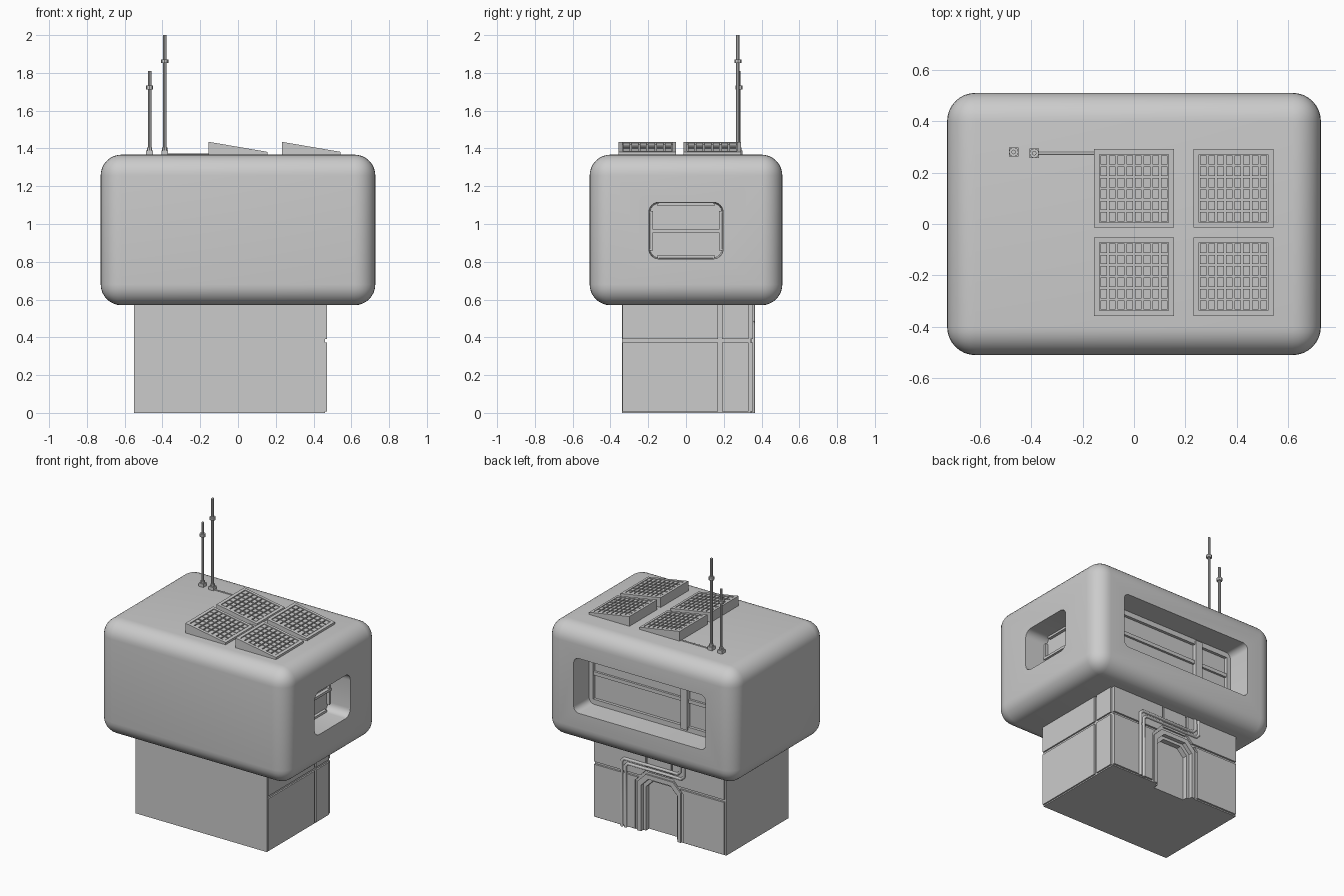
import bpy, bmesh, math
from mathutils import Vector

if "Cube" in bpy.data.objects:
    bpy.data.objects.remove(bpy.data.objects["Cube"])

def finish(name, bm):
    bmesh.ops.recalc_face_normals(bm, faces=bm.faces)
    me = bpy.data.meshes.new(name)
    bm.to_mesh(me)
    bm.free()
    ob = bpy.data.objects.new(name, me)
    bpy.context.collection.objects.link(ob)
    return ob

def add_box(bm, x0, x1, y0, y1, z0, z1):
    vs = bmesh.ops.create_cube(bm, size=1)['verts']
    for v in vs:
        v.co = Vector(((x0 + x1) / 2 + v.co.x * (x1 - x0),
                       (y0 + y1) / 2 + v.co.y * (y1 - y0),
                       (z0 + z1) / 2 + v.co.z * (z1 - z0)))
    return vs

def boxes(name, items):
    bm = bmesh.new()
    for it in items:
        add_box(bm, *it)
    return finish(name, bm)

def prism(name, pts, axis, a, b, grow=1.0):
    """Extrude a 2D outline along an axis; grow scales the outline at b."""
    bm = bmesh.new()
    cu = sum(p[0] for p in pts) / len(pts)
    cv = sum(p[1] for p in pts) / len(pts)
    def at(u, v, d, g):
        u, v = cu + (u - cu) * g, cv + (v - cv) * g
        return (d, u, v) if axis == 'x' else (u, d, v)
    A = [bm.verts.new(at(u, v, a, 1)) for u, v in pts]
    B = [bm.verts.new(at(u, v, b, grow)) for u, v in pts]
    bm.faces.new(A)
    bm.faces.new(B[::-1])
    n = len(pts)
    for i in range(n):
        j = (i + 1) % n
        bm.faces.new((A[i], A[j], B[j], B[i]))
    return finish(name, bm)

def round_rect(u0, u1, v0, v1, r, n=6):
    pts = []
    for cu, cv, s in ((u1 - r, v1 - r, 0), (u0 + r, v1 - r, 1),
                      (u0 + r, v0 + r, 2), (u1 - r, v0 + r, 3)):
        for i in range(n + 1):
            t = (s + i / n) * math.pi / 2
            pts.append((cu + r * math.cos(t), cv + r * math.sin(t)))
    return pts

def apply_mods(ob):
    bpy.context.view_layer.objects.active = ob
    for m in list(ob.modifiers):
        bpy.ops.object.modifier_apply(modifier=m.name)

def cut(ob, cutter):
    m = ob.modifiers.new('cut', 'BOOLEAN')
    m.operation, m.solver, m.object = 'DIFFERENCE', 'EXACT', cutter
    cutter.hide_render = True
    apply_mods(ob)
    bpy.data.objects.remove(cutter)

def smooth(ob):
    bpy.ops.object.select_all(action='DESELECT')
    ob.select_set(True)
    bpy.context.view_layer.objects.active = ob
    bpy.ops.object.shade_smooth_by_angle(angle=math.radians(35))

# upper cabin: rounded box with recessed windows on the back and right
cabin = boxes('cabin', [(-.727, .727, -.51, .51, .57, 1.367)])
bev = cabin.modifiers.new('round', 'BEVEL')
bev.width, bev.segments = .11, 8
apply_mods(cabin)
cut(cabin, prism('cut_back', round_rect(-.5, .5, .785, 1.16, .04), 'y', .33, .56, 1.02))
cut(cabin, prism('cut_right', round_rect(-.19, .19, .82, 1.11, .05), 'x', .56, .76, 1.04))
smooth(cabin)

# window frames and mullions inside the recesses
boxes('back_window_frame', [
    (-.5, .5, .32, .35, .785, .82), (-.5, .5, .32, .35, 1.125, 1.16),
    (-.5, -.47, .32, .35, .8, 1.15), (.47, .5, .32, .35, .8, 1.15),
    (-.26, -.21, .32, .36, .8, 1.15), (-.5, .5, .32, .345, .985, 1.01)])
boxes('right_window_frame', [
    (.55, .58, -.19, -.175, .86, 1.07), (.55, .58, .175, .19, .86, 1.07),
    (.55, .585, -.19, .19, .955, .972),
    (.55, .58, -.15, .15, .82, .835), (.55, .58, -.15, .15, 1.095, 1.11)])

# base block with a door recess (chamfered arch) at the back
DX = -.04
def arch(hw, top, ch, z0=0.0):
    return [(DX + hw, z0), (DX + hw, top - ch), (DX + hw - ch, top),
            (DX - hw + ch, top), (DX - hw, top - ch), (DX - hw, z0)]
base = boxes('base', [(-.55, .46, -.34, .342, 0, .6)])
cut(base, prism('cut_door', arch(.16, .40, .06, -.1), 'y', .29, .45))
frame = arch(.165, .405, .06) + arch(.14, .375, .055)[::-1]
prism('door_frame', frame, 'y', .29, .352)
frame2 = arch(.14, .375, .055) + arch(.12, .355, .05)[::-1]
prism('door_inner_frame', frame2, 'y', .285, .325)

# raised wall panels, leaving seams between them
boxes('right_panels', [(.45, .47, y0, y1, z0, z1)
      for y0, y1 in ((-.335, .17), (.19, .33))
      for z0, z1 in ((.008, .372), (.39, .6))])
for s, side, edge in ((1, 'left', .46), (-1, 'right', -.54)):
    low = [(edge, .008), (DX + s * .185, .008), (DX + s * .185, .345),
           (DX + s * .16, .372), (edge, .372)]
    prism(side + '_low_back_panel', low, 'y', .335, .355)
    high = [(edge, .39), (DX + s * .145, .39), (DX + s * .105, .43),
            (DX + s * .105, .6), (edge, .6)]
    prism(side + '_high_back_panel', high, 'y', .335, .355)
boxes('over_door_panel', [(DX - .09, DX + .09, .335, .352, .425, .6)])

# pair of pipes wrapping the doorway
def pipe(name, pts, r):
    cu = bpy.data.curves.new(name, 'CURVE')
    cu.dimensions, cu.bevel_depth, cu.bevel_resolution = '3D', r, 2
    cu.use_fill_caps = True
    sp = cu.splines.new('POLY')
    sp.points.add(len(pts) - 1)
    for p, c in zip(sp.points, pts):
        p.co = (*c, 1)
    bpy.context.collection.objects.link(bpy.data.objects.new(name, cu))
for i, o in enumerate((0, .028)):
    z, x, y, e = .475 - o, .245 - o, .354, -.205 - o
    pipe('door_pipe_%d' % i, [
        (x, y, 0), (x, y, z - .02), (x - .02, y, z), (e + .02, y, z),
        (e, y, z + .02), (e, y, .6)], .011)

# solar panels: wedge, recessed tray and cell grid on the slope
def solar(name, x0, y0):
    w, d, hi, lo = .31, .305, 1.435, 1.382
    slope = (lo - hi) / w
    bm = bmesh.new()
    def slab(xa, xb, ya, yb, up, down):
        for v in add_box(bm, xa, xb, ya, yb, 0, 1):
            top = hi + slope * (v.co.x - x0)
            v.co.z = top + up if v.co.z > .5 else (1.355 if down is None else top + down)
    slab(x0, x0 + w, y0, y0 + d, -.01, None)
    b = .02
    slab(x0, x0 + b, y0, y0 + d, 0, -.012)
    slab(x0 + w - b, x0 + w, y0, y0 + d, 0, -.012)
    slab(x0 + b, x0 + w - b, y0, y0 + b, 0, -.012)
    slab(x0 + b, x0 + w - b, y0 + d - b, y0 + d, 0, -.012)
    nx, ny = 8, 6
    cx, cy = (w - 2 * b) / nx, (d - 2 * b) / ny
    for i in range(nx):
        for j in range(ny):
            xa, ya = x0 + b + i * cx, y0 + b + j * cy
            slab(xa + .004, xa + cx - .004, ya + .004, ya + cy - .004, -.002, -.011)
    finish(name, bm)
for i, x in enumerate((-.155, .232)):
    for j, y in enumerate((-.357, -.014)):
        solar('solar_panel_%d%d' % (i, j), x, y)

# antennas with foot blocks and collars, plus the cable to the panels
def antenna(name, x, y, top, collar, r):
    bm = bmesh.new()
    add_box(bm, x - .018, x + .018, y - .018, y + .018, 1.36, 1.39)
    for rad, z0, z1, n in ((.014, 1.38, 1.405, 8), (r, 1.39, top, 8),
                           (.019, collar - .01, collar + .01, 8)):
        vs = bmesh.ops.create_cone(bm, cap_ends=True, segments=n, radius1=rad,
                                   radius2=rad, depth=z1 - z0)['verts']
        bmesh.ops.translate(bm, verts=vs, vec=(x, y, (z0 + z1) / 2))
    finish(name, bm)
antenna('tall_antenna', -.388, .275, 2.0, 1.862, .009)
antenna('short_antenna', -.468, .28, 1.81, 1.722, .009)
pipe('antenna_cable', [(-.388, .275, 1.368), (-.14, .275, 1.368)], .005)
